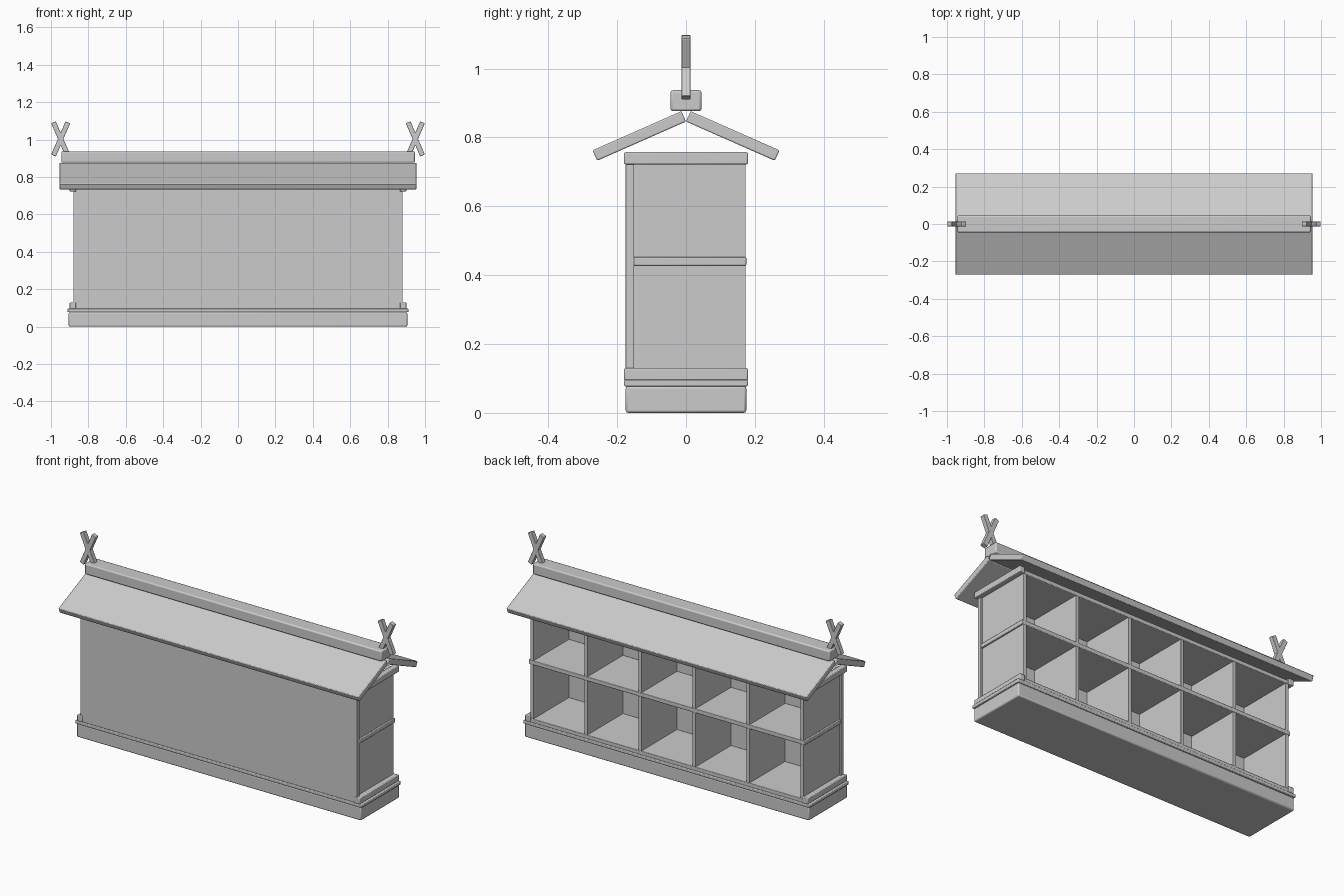
import bpy
from math import radians, sin, cos

if "Cube" in bpy.data.objects:
    bpy.data.objects.remove(bpy.data.objects["Cube"])


def box(name, x, y, z, bevel=0.002, tilt=(0, 0, 0)):
    """Bevelled box from (min, max) ranges, optionally rotated about its centre."""
    r = (x, y, z)
    bpy.ops.mesh.primitive_cube_add(size=1, location=[(a + b) / 2 for a, b in r])
    o = bpy.context.object
    o.name = name
    o.scale = [b - a for a, b in r]
    bpy.ops.object.transform_apply(location=False, rotation=False, scale=True)
    o.rotation_euler = tilt
    if bevel:
        m = o.modifiers.new("soft_edges", 'BEVEL')
        m.width = bevel
        m.segments = 2
    bpy.ops.object.shade_smooth_by_angle(angle=radians(35))
    return o


# Plinth and its trim
box("base_plinth", (-0.905, 0.905), (-0.175, 0.175), (0, 0.078), 0.007)
box("base_trim", (-0.912, 0.912), (-0.18, 0.18), (0.077, 0.096), 0.004)

# Closed front panel; the cabinet opens towards +y
box("back_panel", (-0.88, 0.88), (-0.175, -0.151), (0.096, 0.745), 0.001)

# Bottom, middle and top shelves
for name, z0, z1 in (("bottom_shelf", 0.094, 0.117),
                     ("middle_shelf", 0.428, 0.452),
                     ("top_shelf", 0.722, 0.745)):
    box(name, (-0.88, 0.88), (-0.152, 0.175), (z0, z1), 0.003)

# Upright walls splitting each row into five cells
for i in range(6):
    x = -0.86 + i * 0.344
    box("upright_wall", (x - 0.01, x + 0.01), (-0.152, 0.173), (0.1, 0.74), 0.001)

for s, side in ((-1, "left"), (1, "right")):
    # End rails at the foot and head of the side walls
    for name, z0, z1 in (("lower", 0.095, 0.13), ("upper", 0.722, 0.757)):
        box(f"{side}_{name}_rail", sorted((s * 0.866, s * 0.9)), (-0.18, 0.18),
            (z0, z1), 0.004)
    # Crossed finials at the ridge ends
    for t in (-1, 1):
        c = s * 0.948
        box(f"{side}_finial_bar", (c - 0.0135, c + 0.0135), (-0.013, 0.013),
            (0.907, 1.1), 0.002, (0, t * radians(23.5), 0))

# Sloping roof slabs meeting at the ridge
a, length, thick = radians(23.8), 0.282, 0.033
for s, side in ((-1, "front"), (1, "back")):
    cy = cos(a) * length / 2 + sin(a) * thick / 2
    cz = 0.846 - sin(a) * length / 2 + cos(a) * thick / 2
    roof = box(f"{side}_roof_slab", (-0.955, 0.955), (-length / 2, length / 2),
               (-thick / 2, thick / 2), 0.004, (-s * a, 0, 0))
    roof.location = (0, s * cy, cz)

# Ridge beam
box("ridge_beam", (-0.945, 0.945), (-0.045, 0.045), (0.876, 0.937), 0.007)
